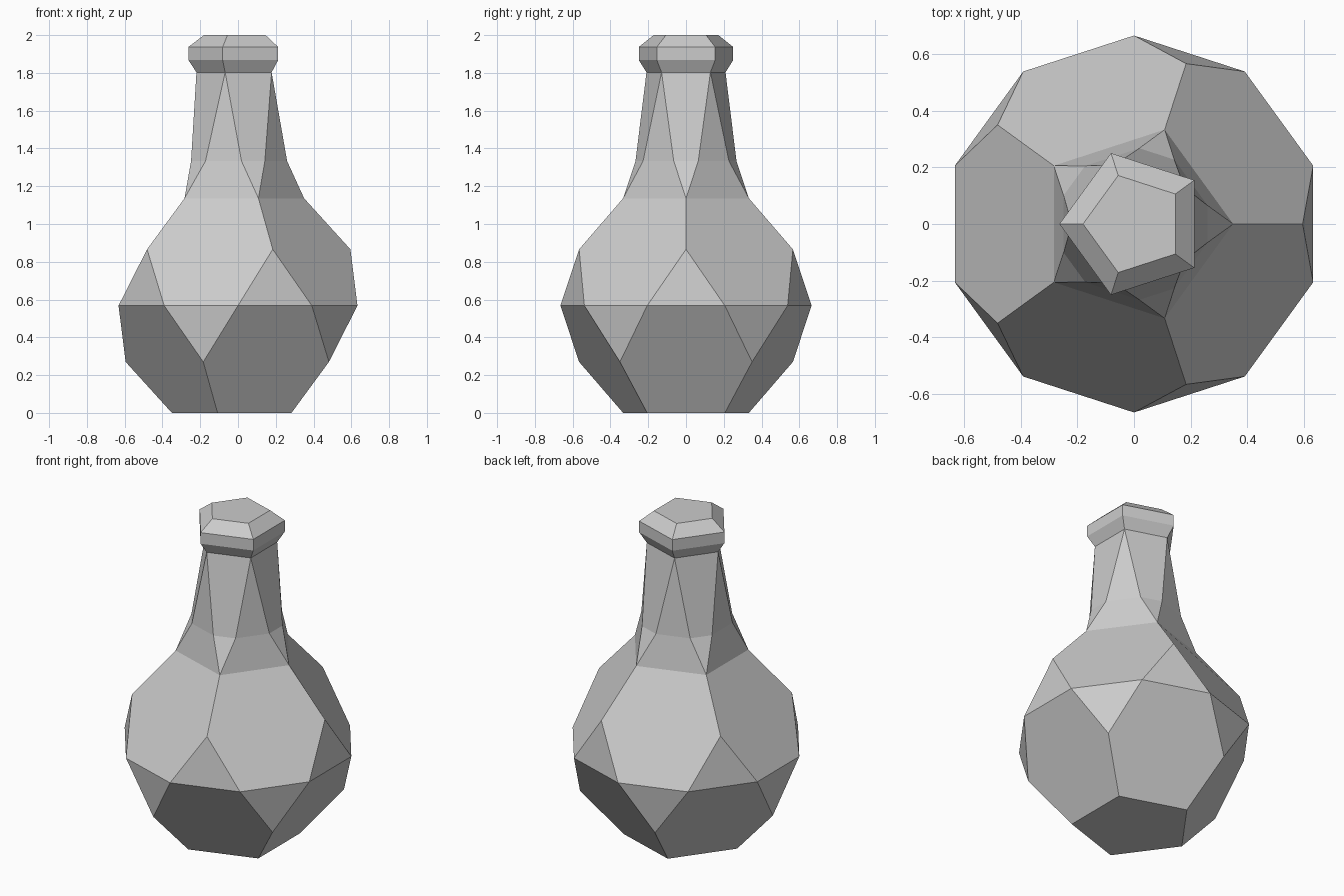
import bpy, bmesh
from math import sin, cos, radians

if "Cube" in bpy.data.objects:
    bpy.data.objects.remove(bpy.data.objects["Cube"])

bm = bmesh.new()


def ring(radius, z, start):
    """Five vertices, 72 degrees apart."""
    return [bm.verts.new((radius * cos(radians(start + 72 * i)),
                          radius * sin(radians(start + 72 * i)), z)) for i in range(5)]


def bridge(a, b):
    for i in range(5):
        j = (i + 1) % 5
        bm.faces.new((a[i], a[j], b[j], b[i]))


# Faceted body rings: base, lower corners, paired waist, upper corners, shoulder
base = ring(0.35, 0.0, 36)
low = ring(0.595, 0.27, 36)
waist_r = ring(0.665, 0.568, -18)
waist_l = ring(0.665, 0.568, 18)
high = ring(0.595, 0.866, 0)
shoulder = ring(0.35, 1.136, 0)

# Neck: paired corners tapering to a pentagon turned by 36 degrees
neck_r = ring(0.268, 1.333, -14)
neck_l = ring(0.268, 1.333, 14)
collar = ring(0.22, 1.803, 36)

bm.faces.new(base[::-1])
for i in range(5):
    j, p = (i + 1) % 5, i - 1
    # Lower and upper body panels with triangles between them
    bm.faces.new((base[p], base[i], low[i], waist_l[i], waist_r[i], low[p]))
    bm.faces.new((low[i], waist_r[j], waist_l[i]))
    bm.faces.new((waist_r[i], waist_l[i], high[i]))
    bm.faces.new((high[i], waist_l[i], waist_r[j], high[j], shoulder[j], shoulder[i]))
    # Neck panels
    bm.faces.new((shoulder[i], neck_l[i], neck_r[i]))
    bm.faces.new((shoulder[i], shoulder[j], neck_r[j], neck_l[i]))
    bm.faces.new((neck_r[i], neck_l[i], collar[i], collar[p]))
    bm.faces.new((neck_l[i], neck_r[j], collar[i]))

# Pentagonal lip and closed top
last = collar
for radius, z in [(0.263, 1.868), (0.263, 1.937), (0.18, 2.0)]:
    nxt = ring(radius, z, 36)
    bridge(last, nxt)
    last = nxt
bm.faces.new(last)

bmesh.ops.recalc_face_normals(bm, faces=bm.faces)
mesh = bpy.data.meshes.new("bottle")
bm.to_mesh(mesh)
bm.free()
bpy.context.collection.objects.link(bpy.data.objects.new("bottle", mesh))
